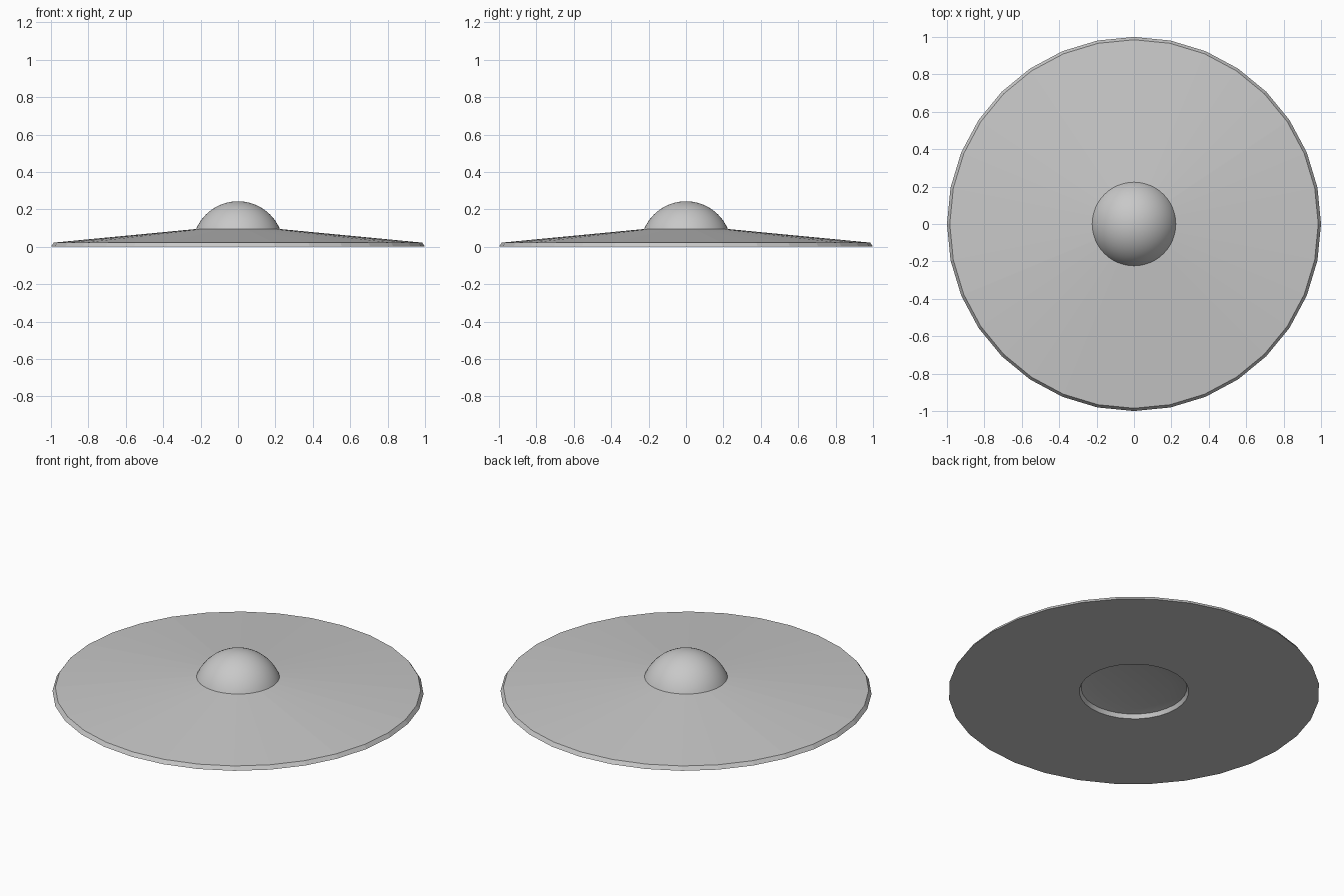
import bpy
import math

cube = bpy.data.objects.get("Cube")
if cube:
    bpy.data.objects.remove(cube, do_unlink=True)

grey = bpy.data.materials.new("plain_grey")
grey.use_nodes = True
colour = (0.58, 0.58, 0.58, 1)
grey.diffuse_color = colour
grey.node_tree.nodes["Principled BSDF"].inputs["Base Color"].default_value = colour


def lathe(name, profile, sides, smooth_angle=None):
    """Revolve (radius, height) points, listed upward on the outside, about z."""
    verts, faces, rings = [], [], []
    for r, z in profile:
        start = len(verts)
        if r == 0:
            verts.append((0, 0, z))
            rings.append([start] * sides)
        else:
            turn = [2 * math.pi * i / sides for i in range(sides)]
            verts += [(r * math.cos(a), r * math.sin(a), z) for a in turn]
            rings.append(list(range(start, start + sides)))
    for low, high in zip(rings, rings[1:]):
        for i in range(sides):
            j = (i + 1) % sides
            quad = (low[i], low[j], high[j], high[i])
            faces.append(tuple(dict.fromkeys(quad)))
    mesh = bpy.data.meshes.new(name)
    mesh.from_pydata(verts, [], faces)
    mesh.materials.append(grey)
    obj = bpy.data.objects.new(name, mesh)
    bpy.context.collection.objects.link(obj)
    if smooth_angle:
        bpy.ops.object.select_all(action="DESELECT")
        obj.select_set(True)
        bpy.context.view_layer.objects.active = obj
        bpy.ops.object.shade_smooth_by_angle(angle=math.radians(smooth_angle))
    return obj


# Faceted saucer: flat underside, narrow bevelled rim, shallow cone on top
lathe("saucer_hull", [(0.295, 0), (1, 0), (0.985, 0.022), (0.21, 0.096)], 32)

# Shallow round recess in the underside
lathe("underside_recess",
      [(0, 0.04), (0.205, 0.04), (0.285, 0.024), (0.295, 0)], 32, 40)

# Smooth dome, a spherical cap set into the hull
radius = 0.243
base = math.asin(0.085 / radius)
steps = 14
cap = []
for k in range(steps):
    a = base + (math.pi / 2 - base) * k / steps
    cap.append((radius * math.cos(a), radius * math.sin(a)))
cap.append((0, radius))
lathe("dome", cap, 48, 40)
